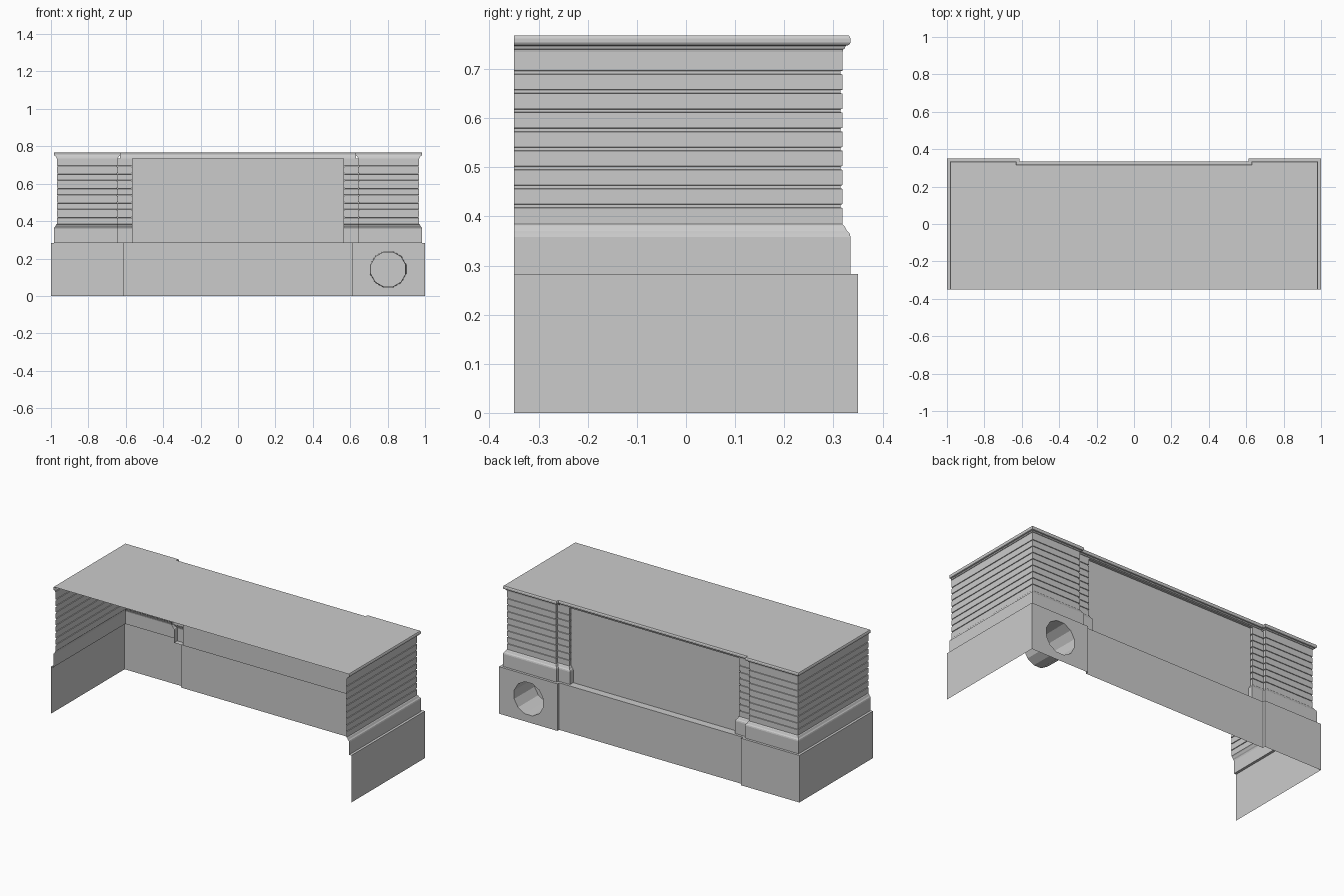
import bpy, bmesh, math
from mathutils import Vector

cube = bpy.data.objects.get("Cube")
if cube:
    bpy.data.objects.remove(cube)

GREY = (0.6, 0.6, 0.6, 1)
grey = bpy.data.materials.new("plain_grey")
grey.use_nodes = True
grey.diffuse_color = GREY
grey.node_tree.nodes["Principled BSDF"].inputs["Base Color"].default_value = GREY

# Main dimensions
HX, HY = 1.0, 0.35          # outer half sizes
BASE, CORNICE, TOP = 0.283, 0.735, 0.768
STEP_X = 0.612              # inner edge of the end blocks
MID_Y = 0.333               # rear line of the middle section
PANEL_X, PANEL_Y = 0.566, 0.287
WALL = 0.031                # wall offset inside the base line


def finish(name, bm, mirror=False):
    mesh = bpy.data.meshes.new(name)
    bm.to_mesh(mesh)
    bm.free()
    mesh.materials.append(grey)
    obj = bpy.data.objects.new(name, mesh)
    bpy.context.scene.collection.objects.link(obj)
    if mirror:
        obj.modifiers.new("mirror", 'MIRROR')


def inset(path, off):
    """Shift a right-angled plan path to its left by off."""
    pts = [Vector(p) for p in path]
    normals = []
    for a, b in zip(pts, pts[1:]):
        d = (b - a).normalized()
        normals.append(Vector((-d.y, d.x)))
    out = []
    for i, p in enumerate(pts):
        n = Vector((0, 0))
        if i > 0:
            n += normals[i - 1]
        if i < len(normals):
            n += normals[i]
        out.append(p + n * off)
    return out


def sweep(name, path, profile, mirror=False):
    """Run a profile of (inset, height) pairs along a plan path."""
    bm = bmesh.new()
    rows = [[bm.verts.new((p.x, p.y, z)) for p in inset(path, off)] for off, z in profile]
    for low, high in zip(rows, rows[1:]):
        for i in range(len(path) - 1):
            bm.faces.new((low[i], low[i + 1], high[i + 1], high[i]))
    finish(name, bm, mirror)


def polygon(name, pts):
    bm = bmesh.new()
    bm.faces.new([bm.verts.new(p) for p in pts])
    finish(name, bm)


# Profiles: plinth, grooved wall and rounded cornice
plinth = [(0, BASE), (0.015, BASE), (0.015, 0.358), (0.017, 0.365),
          (0.022, 0.37), (0.027, 0.38), (WALL, 0.384)]
courses = []
for k in range(8):
    z = 0.421 + 0.0388 * k
    courses += [(WALL, z - 0.004), (0.035, z - 0.003), (0.035, z + 0.003), (WALL, z + 0.004)]
cornice = [(WALL, CORNICE), (0.03, 0.74), (0.027, 0.741), (0.025, 0.747), (0.018, 0.749),
           (0.015, 0.754), (0.015, 0.762), (0.018, TOP)]

# End blocks above the base, and the set-back pilasters beside the panel
block = [(HX, -HY), (HX, HY), (STEP_X, HY), (STEP_X, PANEL_Y)]
sweep("end_block_wall", block, plinth + courses + cornice, True)
pilaster = [(STEP_X + WALL, MID_Y), (PANEL_X - WALL, MID_Y), (PANEL_X - WALL, PANEL_Y)]
sweep("pilaster", pilaster, plinth[1:] + courses + cornice[:1], True)

# Base walls
skirt = [(0, 0), (0, BASE)]
sweep("base_side", [(HX, -HY), (HX, HY)], skirt, True)
sweep("base_step", [(STEP_X, HY), (STEP_X, MID_Y)], skirt, True)
sweep("base_right_rear", [(-STEP_X, HY), (-HX, HY)], skirt)
sweep("base_middle", [(STEP_X, MID_Y), (-STEP_X, MID_Y)], skirt)

# Rear base wall with a round opening and a closed pipe going inward
bm = bmesh.new()
corners = [(STEP_X, 0), (HX, 0), (HX, BASE), (STEP_X, BASE)]
frame = [bm.verts.new((x, HY, z)) for x, z in corners]
SIDES = 12
angles = [2 * math.pi * (i + 0.5) / SIDES for i in range(SIDES)]
mouth, end = [[bm.verts.new((0.803 + r * math.cos(a), y, 0.142 + r * math.sin(a)))
               for a in angles] for r, y in ((0.1, HY), (0.097, HY - 0.19))]
edges = [bm.edges.new((loop[i], loop[(i + 1) % len(loop)]))
         for loop in (frame, mouth) for i in range(len(loop))]
bmesh.ops.triangle_fill(bm, edges=edges, use_beauty=True, normal=(0, 1, 0))
bmesh.ops.dissolve_limit(bm, angle_limit=0.01, verts=bm.verts[:], edges=bm.edges[:])
for i in range(SIDES):
    j = (i + 1) % SIDES
    bm.faces.new((mouth[i], mouth[j], end[j], end[i]))
bm.faces.new(end[::-1])
finish("base_left_rear_with_pipe", bm)

# Recessed panel with its sill and soffit
sweep("rear_panel", [(PANEL_X, PANEL_Y), (-PANEL_X, PANEL_Y)], [(0, BASE), (0, CORNICE)])
polygon("panel_sill", [(-STEP_X, PANEL_Y, BASE), (STEP_X, PANEL_Y, BASE),
                       (STEP_X, MID_Y, BASE), (-STEP_X, MID_Y, BASE)])
lip = MID_Y - WALL
polygon("panel_soffit", [(-PANEL_X, lip, CORNICE), (PANEL_X, lip, CORNICE),
                         (PANEL_X, PANEL_Y, CORNICE), (-PANEL_X, PANEL_Y, CORNICE)])

# Cornice over the middle section
cx = STEP_X + 0.02
sweep("middle_cornice", [(cx, MID_Y), (-cx, MID_Y)], cornice)

# Flat roof following the cornice line
edge = cornice[-1][0]
half = [(HX - edge, -HY), (HX - edge, HY - edge),
        (STEP_X + edge, HY - edge), (STEP_X + edge, MID_Y - edge)]
outline = half + [(-x, y) for x, y in reversed(half)]
polygon("roof", [(x, y, TOP) for x, y in outline])
